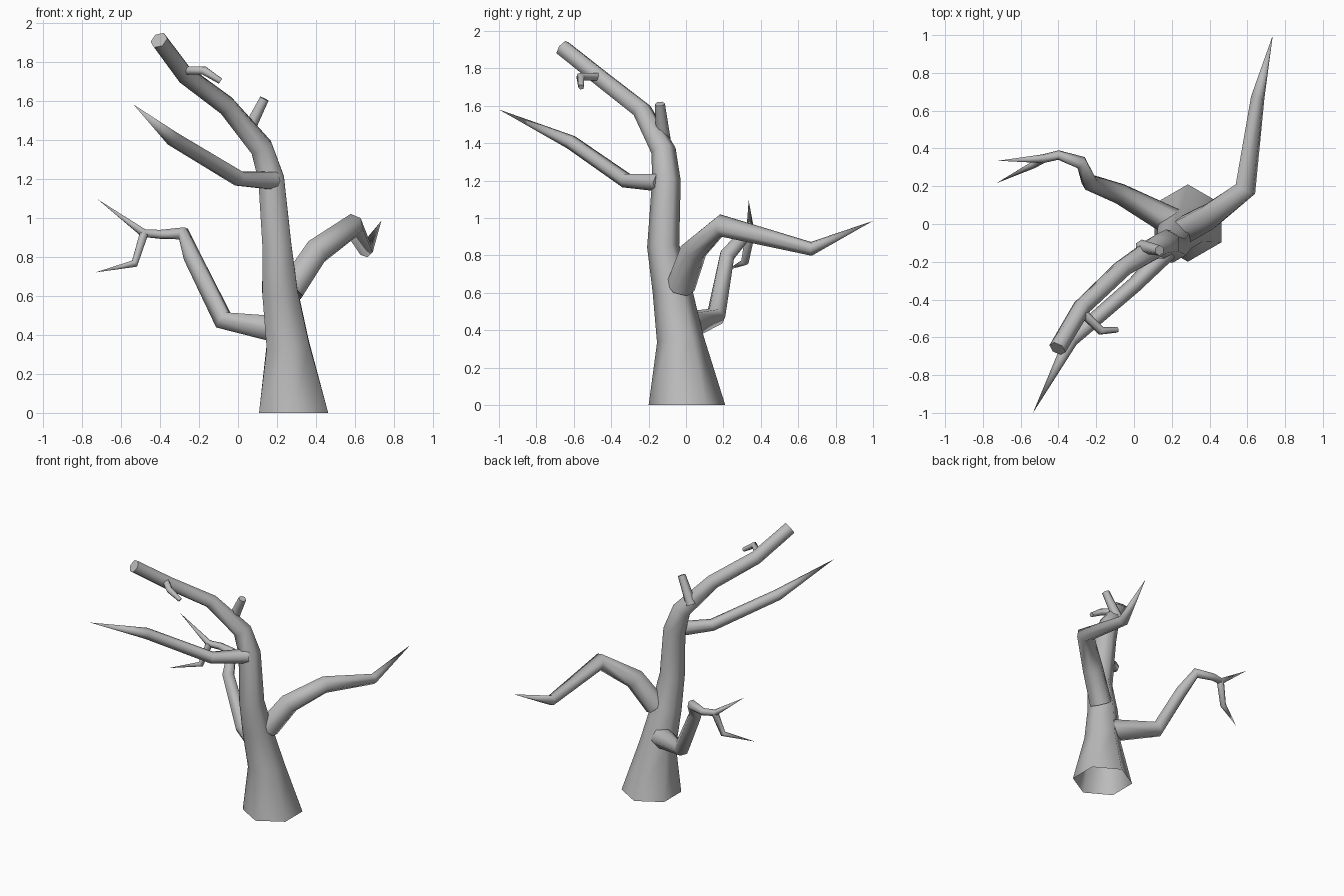
import bpy
import bmesh
import math
from mathutils import Vector

SIDES = 6

old = bpy.data.objects.get("Cube")
if old:
    bpy.data.objects.remove(old, do_unlink=True)

bark = bpy.data.materials.new("grey_bark")
bark.use_nodes = True
GREY = (0.5, 0.5, 0.5, 1)
bark.diffuse_color = GREY
bark.node_tree.nodes["Principled BSDF"].inputs["Base Color"].default_value = GREY


def limb(name, path, start_dir=None, open_start=False):
    """Six-sided tapering tube through (x, y, z, radius); radius 0 is a point."""
    pts = [Vector(p[:3]) for p in path]
    segs = [(b - a).normalized() for a, b in zip(pts, pts[1:])]
    dirs = [Vector(start_dir) if start_dir else segs[0]]
    dirs += [(a + b).normalized() for a, b in zip(segs, segs[1:])]
    dirs.append(segs[-1])

    bm = bmesh.new()
    side = Vector((0, 1, 0))
    if abs(dirs[0].y) > 0.8:
        side = Vector((0, 0, 1))
    rings = []
    for i, (p, d) in enumerate(zip(pts, dirs)):
        if i:
            side = dirs[i - 1].rotation_difference(d) @ side
        side = (side - d * side.dot(d)).normalized()
        across = d.cross(side)
        r = path[i][3] * 1.05
        if r == 0:
            rings.append([bm.verts.new(p)])
            continue
        angles = [2 * math.pi * k / SIDES for k in range(SIDES)]
        rings.append([bm.verts.new(p + r * (math.cos(a) * side + math.sin(a) * across))
                      for a in angles])

    for low, high in zip(rings, rings[1:]):
        for k in range(SIDES):
            n = (k + 1) % SIDES
            if len(high) == 1:
                bm.faces.new((low[k], low[n], high[0]))
            else:
                bm.faces.new((low[k], low[n], high[n], high[k]))
    if not open_start:
        bm.faces.new(rings[0][::-1])
    if len(rings[-1]) > 1:
        bm.faces.new(rings[-1])

    mesh = bpy.data.meshes.new(name)
    bm.to_mesh(mesh)
    bm.free()
    mesh.materials.append(bark)
    for poly in mesh.polygons:
        poly.use_smooth = True
    mesh.set_sharp_from_angle(angle=math.radians(75))
    obj = bpy.data.objects.new(name, mesh)
    bpy.context.collection.objects.link(obj)
    return obj


# Trunk, flaring at the open foot and leaning over at the broken top
limb("trunk", [
    (0.285, 0.005, 0, 0.195), (0.255, -0.03, 0.35, 0.12),
    (0.215, -0.075, 0.62, 0.1), (0.2, -0.122, 0.85, 0.082),
    (0.17, -0.105, 1.2, 0.073), (0.12, -0.12, 1.36, 0.063),
    (-0.06, -0.235, 1.575, 0.05), (-0.275, -0.44, 1.735, 0.047),
    (-0.405, -0.66, 1.91, 0.045)], start_dir=(0, 0, 1), open_start=True)

# Long pointed branch reaching forward
limb("front_branch", [
    (0.18, -0.14, 1.19, 0.05), (0.005, -0.32, 1.2, 0.04),
    (-0.335, -0.615, 1.405, 0.037), (-0.535, -1, 1.58, 0)])

# Thick branch arching to the left and back
limb("left_branch", [
    (0.27, -0.03, 0.63, 0.075), (0.4, 0.04, 0.825, 0.07),
    (0.59, 0.185, 0.96, 0.058), (0.655, 0.67, 0.835, 0.036),
    (0.735, 1, 0.985, 0)])

# Crooked branch on the right with a forked end
limb("right_branch", [
    (0.22, 0, 0.425, 0.075), (-0.075, 0.16, 0.475, 0.052),
    (-0.235, 0.22, 0.8, 0.043), (-0.28, 0.325, 0.92, 0.034),
    (-0.4, 0.365, 0.915, 0.024), (-0.485, 0.345, 0.922, 0.022),
    (-0.72, 0.335, 1.095, 0)])
limb("right_branch_fork", [
    (-0.48, 0.345, 0.925, 0.024), (-0.53, 0.315, 0.765, 0.02),
    (-0.73, 0.215, 0.72, 0)])

# Short broken twigs on the upper trunk
limb("upper_stub", [(0.04, -0.12, 1.42, 0.036), (0.135, -0.14, 1.61, 0.026)])
limb("hooked_twig", [
    (-0.28, -0.46, 1.755, 0.024), (-0.175, -0.565, 1.755, 0.022),
    (-0.09, -0.56, 1.7, 0.015)])
